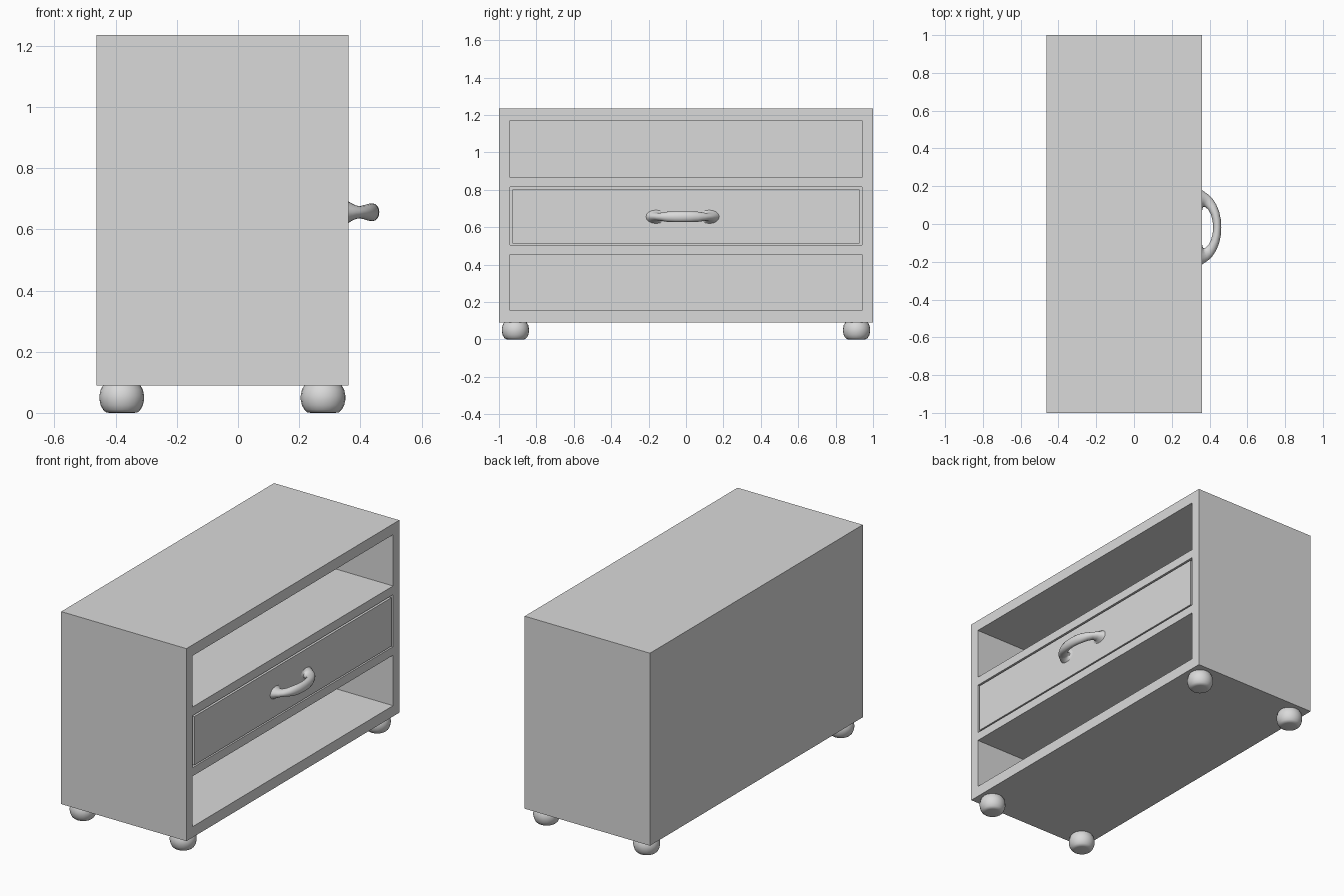
import bpy, bmesh, math
from mathutils import Vector

cube = bpy.data.objects.get("Cube")
if cube:
    bpy.data.objects.remove(cube, do_unlink=True)

grey = bpy.data.materials.new("light grey")
grey.use_nodes = True
COLOUR = (0.7, 0.7, 0.7, 1)
grey.diffuse_color = COLOUR
grey.node_tree.nodes["Principled BSDF"].inputs["Base Color"].default_value = COLOUR

FRONT, BACK = 0.361, -0.463
BOTTOM, TOP = 0.09, 1.235
WALL = 0.06


def finish(name, bm, smooth=False):
    bmesh.ops.recalc_face_normals(bm, faces=bm.faces)
    mesh = bpy.data.meshes.new(name)
    bm.to_mesh(mesh)
    bm.free()
    mesh.materials.append(grey)
    obj = bpy.data.objects.new(name, mesh)
    bpy.context.collection.objects.link(obj)
    if smooth:
        bpy.ops.object.select_all(action='DESELECT')
        obj.select_set(True)
        bpy.context.view_layer.objects.active = obj
        bpy.ops.object.shade_smooth_by_angle(angle=math.radians(50))


def sink(bm, face, offset):
    """Push a face inward as a pocket and open its mouth."""
    new = bmesh.ops.extrude_face_region(bm, geom=[face])["geom"]
    verts = [v for v in new if isinstance(v, bmesh.types.BMVert)]
    bmesh.ops.translate(bm, verts=verts, vec=offset)
    if face.is_valid:
        bmesh.ops.delete(bm, geom=[face], context='FACES_ONLY')


def bridge(bm, rings):
    """Skin a list of closed vertex rings and cap both ends."""
    for a, b in zip(rings, rings[1:]):
        n = len(a)
        for i in range(n):
            j = (i + 1) % n
            bm.faces.new((a[i], a[j], b[j], b[i]))
    bm.faces.new(rings[0])
    bm.faces.new(rings[-1])


# Cabinet: gridded face with three deep compartments
def build_cabinet():
    bm = bmesh.new()
    ys = (-1, -0.942, 0.942, 1)
    zs = (BOTTOM, 0.154, 0.454, 0.505, 0.814, 0.866, 1.171, TOP)
    grid = [[bm.verts.new((FRONT, y, z)) for y in ys] for z in zs]
    openings = []
    for r in range(len(zs) - 1):
        for c in range(len(ys) - 1):
            f = bm.faces.new((grid[r][c], grid[r][c + 1],
                              grid[r + 1][c + 1], grid[r + 1][c]))
            if c == 1 and r % 2 == 1:
                openings.append(f)
    # outer shell and back
    rim = [e for e in bm.edges if e.is_boundary]
    new = bmesh.ops.extrude_edge_only(bm, edges=rim)["geom"]
    verts = [v for v in new if isinstance(v, bmesh.types.BMVert)]
    bmesh.ops.translate(bm, verts=verts, vec=(BACK - FRONT, 0, 0))
    bmesh.ops.contextual_create(
        bm, geom=[e for e in new if isinstance(e, bmesh.types.BMEdge)])
    for f in openings:
        sink(bm, f, (BACK + WALL - FRONT, 0, 0))
    finish("cabinet", bm)


# Drawer: open-topped box, flush with the cabinet face
def build_drawer():
    bm = bmesh.new()
    bmesh.ops.create_cube(bm, size=1)
    depth = FRONT - BACK - WALL - 0.015
    bmesh.ops.scale(bm, verts=bm.verts, vec=(depth, 1.853, 0.289))
    bmesh.ops.translate(bm, verts=bm.verts, vec=(FRONT - depth / 2, 0, 0.658))
    top = max(bm.faces, key=lambda f: f.calc_center_median().z)
    bmesh.ops.inset_region(bm, faces=[top], thickness=0.03)
    sink(bm, top, (0, 0, -0.26))
    finish("drawer", bm)


# Handle: arched grip that narrows and flares into its two mounts
def build_handle():
    bm = bmesh.new()
    # x, distance from centre, half width, half height
    half = [(FRONT, 0.143, 0.053, 0.036), (0.369, 0.143, 0.044, 0.030),
            (0.381, 0.140, 0.035, 0.023), (0.396, 0.130, 0.029, 0.020),
            (0.414, 0.108, 0.025, 0.023), (0.429, 0.076, 0.023, 0.028),
            (0.438, 0.038, 0.022, 0.029), (0.4405, 0, 0.0215, 0.029)]
    path = [(x, -d, w, h) for x, d, w, h in half] + half[-2::-1]
    rings = []
    sides = 16
    for i, (x, y, w, h) in enumerate(path):
        a, b = path[max(i - 1, 0)], path[min(i + 1, len(path) - 1)]
        tangent = Vector((b[0] - a[0], b[1] - a[1], 0)).normalized()
        across = Vector((-tangent.y, tangent.x, 0))
        centre = Vector((x, y - 0.018, 0.656))
        ring = []
        for k in range(sides):
            t = 2 * math.pi * k / sides
            ring.append(bm.verts.new(centre + across * w * math.cos(t)
                                     + Vector((0, 0, h * math.sin(t)))))
        rings.append(ring)
    bridge(bm, rings)
    finish("drawer_handle", bm, True)


# Feet: squat rounded buns with flat undersides
def build_foot(name, x, y):
    bm = bmesh.new()
    profile = [(0.040, 0), (0.052, 0.002), (0.061, 0.010), (0.069, 0.025),
               (0.073, 0.043), (0.073, 0.057), (0.069, 0.076), (0.061, BOTTOM)]
    sides = 20
    rings = [[bm.verts.new((x + r * math.cos(2 * math.pi * k / sides),
                            y + r * math.sin(2 * math.pi * k / sides), z))
              for k in range(sides)] for r, z in profile]
    bridge(bm, rings)
    finish(name, bm, True)


build_cabinet()
build_drawer()
build_handle()
for side, y in (("right", -0.912), ("left", 0.912)):
    for place, x in (("inner", -0.38), ("outer", 0.278)):
        build_foot(f"{side}_{place}_foot", x, y)
